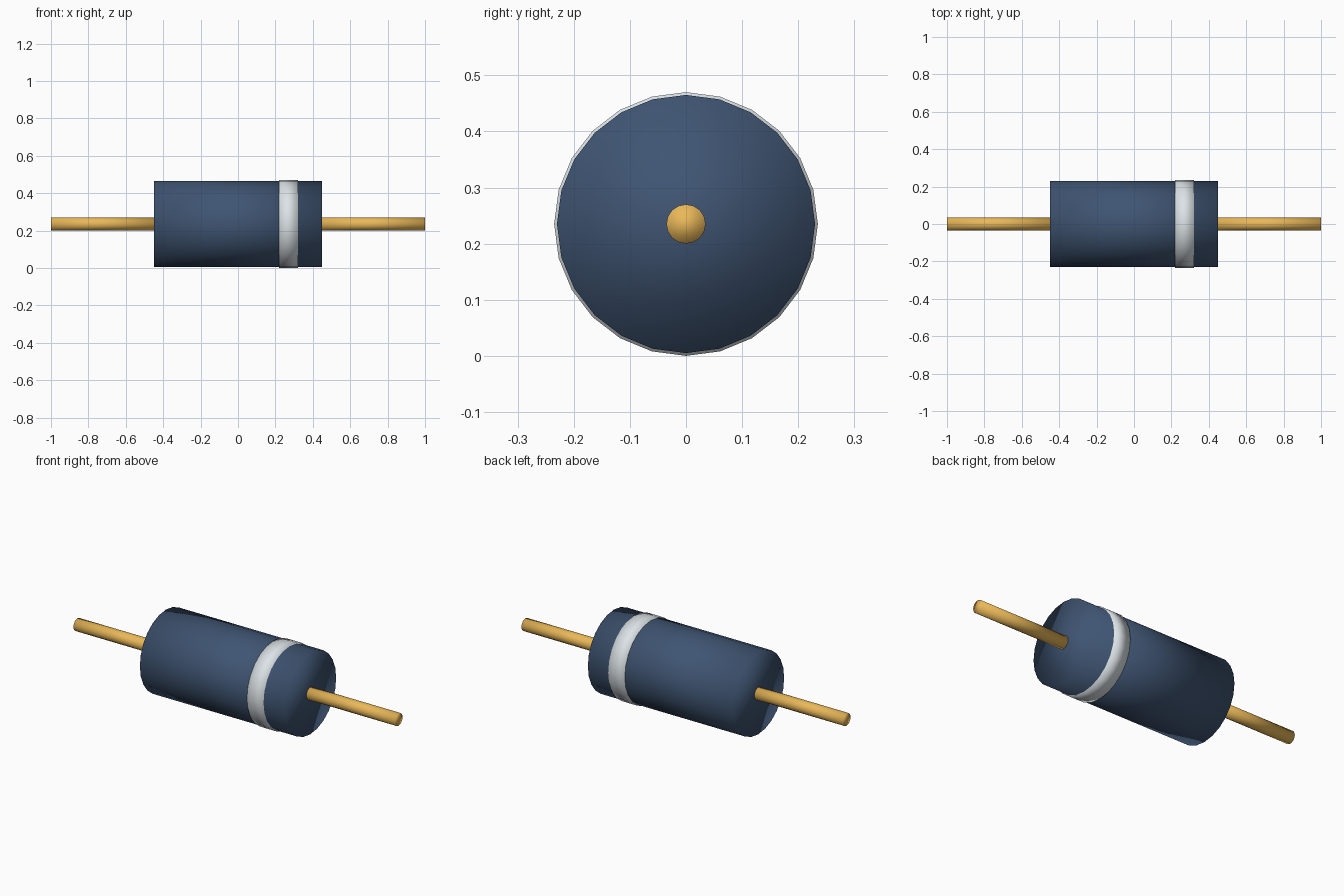
import bpy
from math import pi

if "Cube" in bpy.data.objects:
    bpy.data.objects.remove(bpy.data.objects["Cube"])

AXIS_Z = 0.235


def material(name, color):
    m = bpy.data.materials.new(name)
    m.diffuse_color = color
    m.use_nodes = True
    m.node_tree.nodes["Principled BSDF"].inputs["Base Color"].default_value = m.diffuse_color
    return m


def rod(name, x0, x1, radius, sides, mat):
    """Smooth-shaded cylinder along x with a vertex at the top."""
    bpy.ops.mesh.primitive_cylinder_add(
        vertices=sides, radius=radius, depth=x1 - x0,
        location=((x0 + x1) / 2, 0, AXIS_Z), rotation=(0, pi / 2, 0))
    ob = bpy.context.object
    ob.name = name
    ob.data.materials.append(mat)
    bpy.ops.object.shade_smooth()
    return ob


blue = material("body_blue", (0.05, 0.09, 0.17, 1))
white = material("band_white", (0.72, 0.77, 0.80, 1))
copper = material("lead_copper", (0.82, 0.48, 0.10, 1))

# Component body and its polarity band
rod("body", -0.45, 0.45, 0.23, 24, blue)
rod("polarity_band", 0.22, 0.32, 0.235, 24, white)

# Wire leads at both ends
rod("left_lead", -1.0, -0.45, 0.035, 16, copper)
rod("right_lead", 0.45, 1.0, 0.035, 16, copper)
